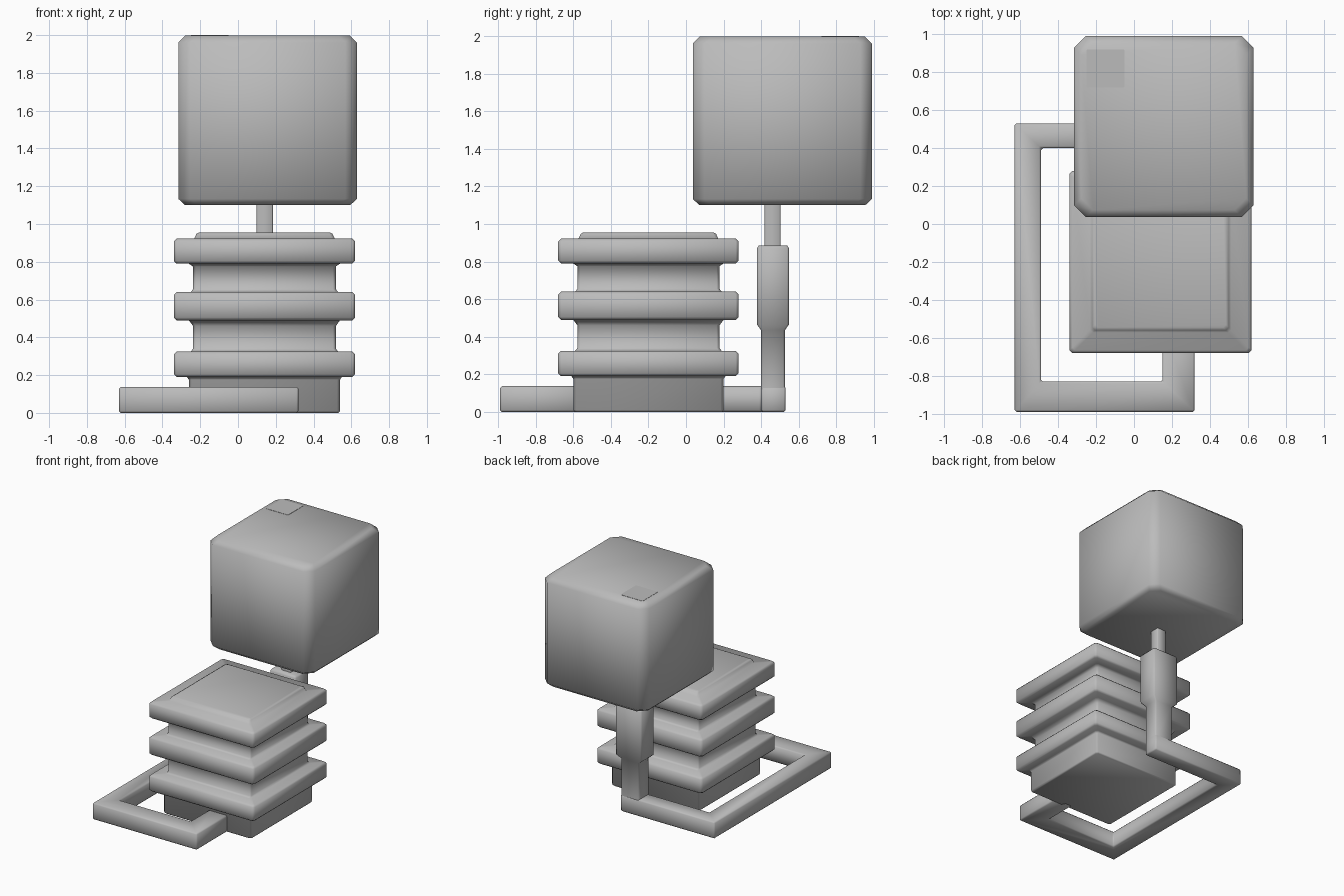
import bpy, bmesh, math

if "Cube" in bpy.data.objects:
    bpy.data.objects.remove(bpy.data.objects["Cube"])

grey = bpy.data.materials.new("plain_grey")
grey.diffuse_color = (0.5, 0.5, 0.5, 1)
grey.use_nodes = True
grey.node_tree.nodes["Principled BSDF"].inputs["Base Color"].default_value = grey.diffuse_color


def finish(name, bm, angle=60):
    bmesh.ops.recalc_face_normals(bm, faces=bm.faces)
    me = bpy.data.meshes.new(name)
    bm.to_mesh(me)
    bm.free()
    me.materials.append(grey)
    ob = bpy.data.objects.new(name, me)
    bpy.context.collection.objects.link(ob)
    bpy.ops.object.select_all(action='DESELECT')
    ob.select_set(True)
    bpy.context.view_layer.objects.active = ob
    bpy.ops.object.shade_smooth_by_angle(angle=math.radians(angle))
    return ob


def stack(name, cx, cy, profile, cut, angle=60):
    """Loft of rectangles with cut corners; profile rows are (z, half x, half y)."""
    bm = bmesh.new()
    rings = []
    for z, hx, hy in profile:
        pts = []
        for sx, sy in ((1, 1), (-1, 1), (-1, -1), (1, -1)):
            a = (sx * hx, sy * (hy - cut))
            b = (sx * (hx - cut), sy * hy)
            pts += [a, b] if sx * sy > 0 else [b, a]
        rings.append([bm.verts.new((cx + x, cy + y, z)) for x, y in pts])
    for lo, hi in zip(rings, rings[1:]):
        for i in range(8):
            j = (i + 1) % 8
            bm.faces.new((lo[i], lo[j], hi[j], hi[i]))
    bm.faces.new(rings[0][::-1])
    bm.faces.new(rings[-1])
    return finish(name, bm, angle)


# ribbed square tower: plinth, three ribs with filleted necks, raised cap
prof = [(0, .39), (.01, .40), (.175, .40)]
for z0, z1 in ((.19, .325), (.49, .64), (.79, .922)):
    prof += [(z0, .40 if z0 > .2 else .41), (z0, .465), (z0 + .015, .48),
             (z1 - .015, .48), (z1, .465)]
    if z1 < .9:
        prof += [(z1, .39), (z1 + .015, .378), (z1 + .135, .378)]
prof += [(.922, .372), (.948, .36), (.956, .345)]
stack("ribbed_tower", .14, -.20, [(z, h, h) for z, h in prof], .015)

# flat square-section pipe running round the floor
outline = [(.32, -.55), (.32, -.99), (-.63, -.99), (-.63, .53), (.225, .53),
           (.225, .40), (-.49, .40), (-.49, -.83), (.15, -.83), (.15, -.55)]
bm = bmesh.new()
base = bm.faces.new([bm.verts.new((x, y, 0)) for x, y in outline])
up = bmesh.ops.extrude_face_region(bm, geom=[base])
bmesh.ops.translate(bm, vec=(0, 0, .137),
                    verts=[v for v in up["geom"] if isinstance(v, bmesh.types.BMVert)])
bmesh.ops.recalc_face_normals(bm, faces=bm.faces)
bmesh.ops.bevel(bm, geom=list(bm.edges), offset=.01, segments=1,
                affect='EDGES', profile=.5)
finish("floor_pipe", bm)

# upright post with a wider sleeve
stack("upright_post", .14, .463,
      [(.12, .084, .064), (.435, .084, .064), (.465, .118, .085),
       (.87, .118, .085), (.885, .108, .076)], .01)

# thin rod up to the block
stack("thin_rod", .142, .461, [(.86, .043, .042), (1.15, .043, .042)], .006)

# large block with softened edges
stack("large_block", .157, .513,
      [(1.10, .437, .441), (1.133, .473, .477), (1.96, .473, .477),
       (1.998, .435, .439)], .062)

# small flush plate on the block's top
stack("top_plate", -.15, .82, [(1.99, .1, .1), (2.0, .1, .1)], .004, 30)
